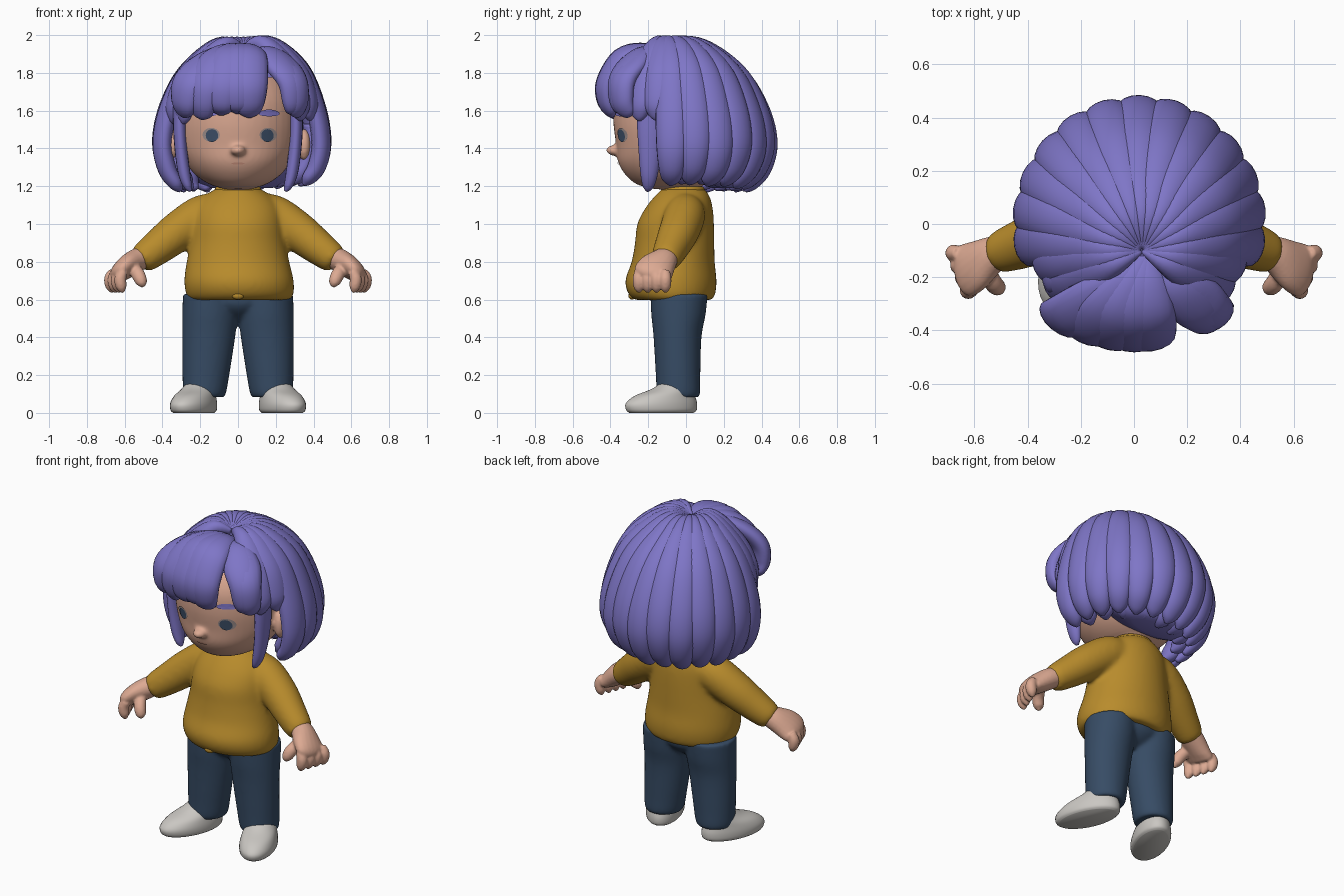
import bpy
import bmesh
from math import cos, sin, pi, radians
from mathutils import Vector, Matrix
from mathutils.bvhtree import BVHTree

if "Cube" in bpy.data.objects:
    bpy.data.objects.remove(bpy.data.objects["Cube"])


def material(name, r, g, b):
    m = bpy.data.materials.new(name)
    m.use_nodes = True
    m.diffuse_color = (r, g, b, 1)
    bsdf = m.node_tree.nodes["Principled BSDF"]
    bsdf.inputs["Base Color"].default_value = (r, g, b, 1)
    bsdf.inputs["Roughness"].default_value = 0.8
    return m


HAIR = material("violet hair", 0.21, 0.18, 0.57)
SKIN = material("skin", 0.72, 0.40, 0.29)
SHIRT = material("mustard knit", 0.48, 0.26, 0.025)
DENIM = material("navy denim", 0.038, 0.072, 0.13)
SHOE = material("pale grey", 0.59, 0.57, 0.54)
EYE = material("slate eye", 0.05, 0.085, 0.15)
RIM = material("grey eye rim", 0.36, 0.29, 0.28)
LIP = material("rose lip", 0.6, 0.29, 0.21)


def finish(name, bm, mat):
    me = bpy.data.meshes.new(name)
    bm.to_mesh(me)
    bm.free()
    ob = bpy.data.objects.new(name, me)
    bpy.context.scene.collection.objects.link(ob)
    me.materials.append(mat)
    for p in me.polygons:
        p.use_smooth = True
    return ob


def fuse(name, parts, mat, voxel, rounds):
    """Merge overlapping closed parts into one softly blended surface."""
    bm = bmesh.new()
    for ob in parts:
        bm.from_mesh(ob.data)
        bpy.data.objects.remove(ob)
    ob = finish(name, bm, mat)
    remesh = ob.modifiers.new("blend", "REMESH")
    remesh.mode = "VOXEL"
    remesh.voxel_size = voxel
    remesh.use_smooth_shade = True
    soften = ob.modifiers.new("soften", "SMOOTH")
    soften.iterations = rounds
    return ob


def smooth_rows(rows, n=4):
    """Catmull-Rom interpolation of rows of numbers."""
    out = []
    for i in range(len(rows) - 1):
        quad = [rows[max(i - 1, 0)], rows[i], rows[i + 1], rows[min(i + 2, len(rows) - 1)]]
        for k in range(n):
            t = k / n
            out.append([b + 0.5 * t * (c - a + t * (2*a - 5*b + 4*c - d + t * (3*(b - c) + d - a)))
                        for a, b, c, d in zip(*quad)])
    return out + [list(rows[-1])]


def skin_rings(name, rings, mat):
    bm = bmesh.new()
    loops = [[bm.verts.new(p) for p in ring] for ring in rings]
    n = len(loops[0])
    for a, b in zip(loops, loops[1:]):
        for i in range(n):
            j = (i + 1) % n
            bm.faces.new((a[i], a[j], b[j], b[i]))
    bm.faces.new(loops[0])
    bm.faces.new(loops[-1])
    bmesh.ops.recalc_face_normals(bm, faces=bm.faces)
    return finish(name, bm, mat)


def loft(name, rows, mat, sides=36):
    """Stack of horizontal ellipses: z, centre x, centre y, radius x, radius y."""
    rings = [[Vector((cx + rx * cos(2*pi*i/sides), cy + ry * sin(2*pi*i/sides), z))
              for i in range(sides)] for z, cx, cy, rx, ry in smooth_rows(rows)]
    return skin_rings(name, rings, mat)


def sweep(name, rows, mat, centre=(0, 0, 0), sides=16, n=5):
    """Rounded tube along x, y, z with half width and half thickness."""
    rows = smooth_rows(rows, n)
    pts = [Vector(r[:3]) for r in rows]
    rings = []
    last = len(pts) - 1
    for i, p in enumerate(pts):
        tan = (pts[min(i + 1, last)] - pts[max(i - 1, 0)]).normalized()
        side = tan.cross(p - Vector(centre)).normalized()
        out = side.cross(tan)
        w, t = rows[i][3:]
        rings.append([p + side * w * cos(2*pi*k/sides) + out * t * sin(2*pi*k/sides)
                      for k in range(sides)])
    return skin_rings(name, rings, mat)


def ball(name, loc, size, mat):
    bm = bmesh.new()
    bmesh.ops.create_uvsphere(bm, u_segments=24, v_segments=16, radius=1,
                              matrix=Matrix.LocRotScale(Vector(loc), None, Vector(size)))
    return finish(name, bm, mat)


SIDES = ((-1, "right"), (1, "left"))

# Head, neck, nose and ears
profile = [(1.185, -.17, .02, .07), (1.21, -.26, .1, .15), (1.26, -.32, .18, .225),
           (1.33, -.36, .24, .28), (1.42, -.37, .27, .32), (1.55, -.385, .28, .33),
           (1.68, -.37, .27, .31), (1.8, -.28, .22, .24), (1.87, -.1, .1, .1)]
skull = loft("skull", [(z, 0, (f + b) / 2, rx, (b - f) / 2) for z, f, b, rx in profile], SKIN, 48)
tree = BVHTree.FromPolygons([v.co for v in skull.data.vertices],
                            [p.vertices for p in skull.data.polygons])
neck = loft("neck", [(1.1, 0, -.02, .1, .1), (1.2, 0, -.02, .09, .095), (1.28, 0, -.02, .1, .1)], SKIN)
nose = ball("nose", (0, -.37, 1.39), (.042, .055, .03), SKIN)
ears = [ball("ear", (s * .35, -.07, 1.42), (.036, .05, .085), SKIN) for s, label in SIDES]
fuse("head", [skull, neck, nose] + ears, SKIN, .011, 7)


def face_plate(name, x, z, rx, rz, mat, lift, bend=0):
    """Thin oval laid on the face."""
    bm = bmesh.new()
    bmesh.ops.create_circle(bm, cap_ends=True, cap_tris=True, segments=20, radius=1)
    for v in bm.verts:
        px, pz = x + rx * v.co.x, z + rz * v.co.y - bend * v.co.x ** 2
        hit = tree.ray_cast(Vector((px, -1, pz)), Vector((0, 1, 0)))[0]
        v.co = (px, hit.y - lift, pz)
    bmesh.ops.reverse_faces(bm, faces=[f for f in bm.faces if f.normal.y > 0])
    return finish(name, bm, mat)


face_plate("mouth", 0, 1.32, .035, .006, LIP, .005)
for s, label in SIDES:
    x = s * .147 + .009
    face_plate(label + "_eye_rim", x + s * .004, 1.472, .046, .037, RIM, .005)
    face_plate(label + "_iris", x, 1.468, .033, .034, EYE, .008)
    face_plate(label + "_brow", s * .165, 1.588, .056, .018, HAIR, .008, .004)

# Hair cap, open around the face
cap = ball("hair_cap", (.015, .0, 1.57), (.40, .40, .37), HAIR)
bm = bmesh.new()
bm.from_mesh(cap.data)
bmesh.ops.delete(bm, geom=[v for v in bm.verts if v.co.z < 1.28 or (v.co.y < -.1 and v.co.z < 1.74)],
                 context="VERTS")
bm.to_mesh(cap.data)
bm.free()

# Bob locks running from the crown down to the hem
CROWN = Vector((.03, -.1, 0))
FALL = [(.02, 1.93, .01, .02), (.25, 1.948, .042, .045), (.5, 1.885, .07, .048), (.76, 1.757, .082, .05),
        (.94, 1.58, .086, .05), (1, 1.42, .083, .05), (.94, 1.29, .07, .048),
        (.83, 1.21, .05, .036), (.77, 1.175, .012, .012)]


def bob_lock(name, angle, rows, drop=0):
    a = radians(angle)
    rim = Vector((.02 + .428 * cos(a), .435 * sin(a), 0))
    full = .035 * max(cos(a), 0)
    path = []
    for f, z, w, t in rows:
        p = CROWN.lerp(rim, f)
        path.append((p.x, p.y, z + drop * f ** 4 + full * sin(pi * f ** 2), w, t))
    sweep(name, path, HAIR, (0, 0, 1.5))


COUNT = 13
for i in range(COUNT):
    bob_lock(f"bob_lock_{i + 1}", -10 + 200 * i / (COUNT - 1), FALL, .012 * (i % 2))

# Inner layer of locks and a solid mass closing the nape
INNER = [(.85, 1.5, .09, .04), (.85, 1.4, .09, .045), (.8, 1.3, .08, .05), (.7, 1.22, .06, .045),
         (.62, 1.185, .012, .012)]
for i in range(9):
    bob_lock(f"nape_lock_{i + 1}", 2 + 22 * i, INNER, .015 * (i % 2))
loft("nape_hair", [(1.19, .015, .2, .16, .06), (1.205, .015, .2, .22, .1), (1.25, .015, .18, .29, .15),
                   (1.33, .015, .16, .35, .19), (1.45, .015, .15, .37, .2)], HAIR)

# Short side locks above the ears and long strands framing the face
SHORT = FALL[:4] + [(.89, 1.63, .075, .045), (.9, 1.56, .045, .03), (.9, 1.53, .01, .01)]
for s, label in SIDES:
    for k, angle in enumerate((22, 37)):
        bob_lock(f"{label}_temple_lock_{k + 1}", -angle if s > 0 else 180 + angle, SHORT)
    sweep(label + "_face_strand",
          [(s*.20, -.18, 1.82, .02, .02), (s*.295, -.19, 1.7, .07, .04), (s*.308, -.19, 1.55, .07, .036),
           (s*.302, -.19, 1.4, .062, .034), (s*.285, -.195, 1.27, .047, .032),
           (s*.265, -.2, 1.2, .03, .022), (s*.25, -.205, 1.175, .008, .008)], HAIR, (0, -.19, 1.5))

# Swept fringe, parted on one side: broad overlapping locks with uneven tips
FRINGE = ((-.285, .0), (-.19, -.01), (-.09, .012), (.0, .02), (.062, .0), (.295, .012), (.315, 0))
for i, (x, tip) in enumerate(FRINGE):
    start = .05 if x < .1 else .1
    slim = 1 if x < .1 else .84
    back = .9 * x * x
    sweep(f"fringe_lock_{i + 1}",
          [(start, -.12, 1.89, .03, .025),
           (start + (x - start) * .3, -.22, 1.912 - back * .2, .078, .045),
           (start + (x - start) * .66, -.345 + back * .6, 1.882 - back * .6, .1, .05),
           (start + (x - start) * .93, -.425 + back, 1.75, .098 * slim, .052),
           (x, -.425 + back, 1.65, .083 * slim, .046),
           (x, -.40 + back, 1.59 + tip, .058 * slim, .03),
           (x, -.39 + back, 1.565 + tip, .015, .01)], HAIR, (0, 0, 1.6))

# Sweater: body and sleeves blended, collar and hem knot on top
knit = [loft("torso", [(.597, .01, -.065, .268, .203), (.63, .01, -.075, .285, .23), (.7, .005, -.08, .29, .242),
                       (.8, 0, -.068, .272, .22), (.9, 0, -.06, .252, .21), (1.0, 0, -.055, .24, .203),
                       (1.08, 0, -.038, .225, .18), (1.14, 0, -.022, .185, .15),
                       (1.18, 0, -.015, .13, .118), (1.195, 0, -.015, .1, .095)], SHIRT, 48)]
for s, label in SIDES:
    knit.append(sweep("sleeve", [(s*.06, .0, 1.08, .08, .08), (s*.18, -.005, 1.05, .108, .108),
                                 (s*.31, -.035, .965, .107, .107), (s*.42, -.075, .88, .094, .094),
                                 (s*.5, -.105, .82, .08, .08), (s*.522, -.113, .803, .065, .065)],
                      SHIRT, (0, 0, 0), 24))
fuse("sweater", knit, SHIRT, .012, 16)
loft("collar", [(1.16, 0, -.015, .118, .108), (1.18, 0, -.015, .125, .115),
                (1.198, 0, -.015, .112, .104), (1.19, 0, -.015, .095, .09)], SHIRT)
ball("hem_knot", (0, -.285, .62), (.032, .02, .02), SHIRT)

# Trousers: two legs blended at the seat
cloth = [loft("seat", [(.49, 0, -.04, .04, .05), (.53, 0, -.04, .12, .11),
                       (.58, 0, -.04, .2, .145), (.65, 0, -.04, .2, .145)], DENIM)]
for s, label in SIDES:
    cloth.append(loft("leg", [(.085, s*.178, -.04, .08, .08), (.09, s*.178, -.04, .11, .112),
                              (.2, s*.17, -.042, .124, .118), (.4, s*.155, -.045, .14, .127),
                              (.52, s*.148, -.04, .147, .144), (.63, s*.145, -.037, .147, .152)], DENIM))
fuse("trousers", cloth, DENIM, .012, 6)

for s, label in SIDES:
    # Shoe, toe turned outward
    shoe = loft(label + "_shoe", [(0, 0, 0, .09, .18), (.015, 0, 0, .103, .198), (.05, 0, 0, .105, .2),
                                  (.09, 0, .02, .097, .17), (.125, 0, .065, .085, .12),
                                  (.16, 0, .09, .07, .085)], SHOE)
    shoe.rotation_euler.z = s * .4
    shoe.location = (s * .235, -.13, 0)
    # Hand: palm, thumb and four short fingers
    hand = [sweep("palm", [(s*.48, -.09, .835, .055, .055), (s*.54, -.12, .805, .075, .062),
                           (s*.60, -.16, .765, .1, .056), (s*.638, -.18, .73, .095, .044),
                           (s*.648, -.185, .71, .03, .02)], SKIN, (0, -.16, .4), 20),
            sweep("thumb", [(s*.56, -.16, .78, .03, .03), (s*.53, -.22, .735, .036, .034),
                            (s*.51, -.24, .69, .03, .03), (s*.505, -.24, .665, .008, .008)], SKIN)]
    for k in range(4):
        y, x = -.25 + .047 * k, .605 + .018 * k
        hand.append(sweep("finger", [(s*x, y, .75, .024, .024), (s*(x + .018), y, .71, .032, .032),
                                     (s*(x + .012), y, .665, .028, .028),
                                     (s*(x + .003), y, .636, .008, .008)], SKIN))
    fuse(label + "_hand", hand, SKIN, .007, 4)
